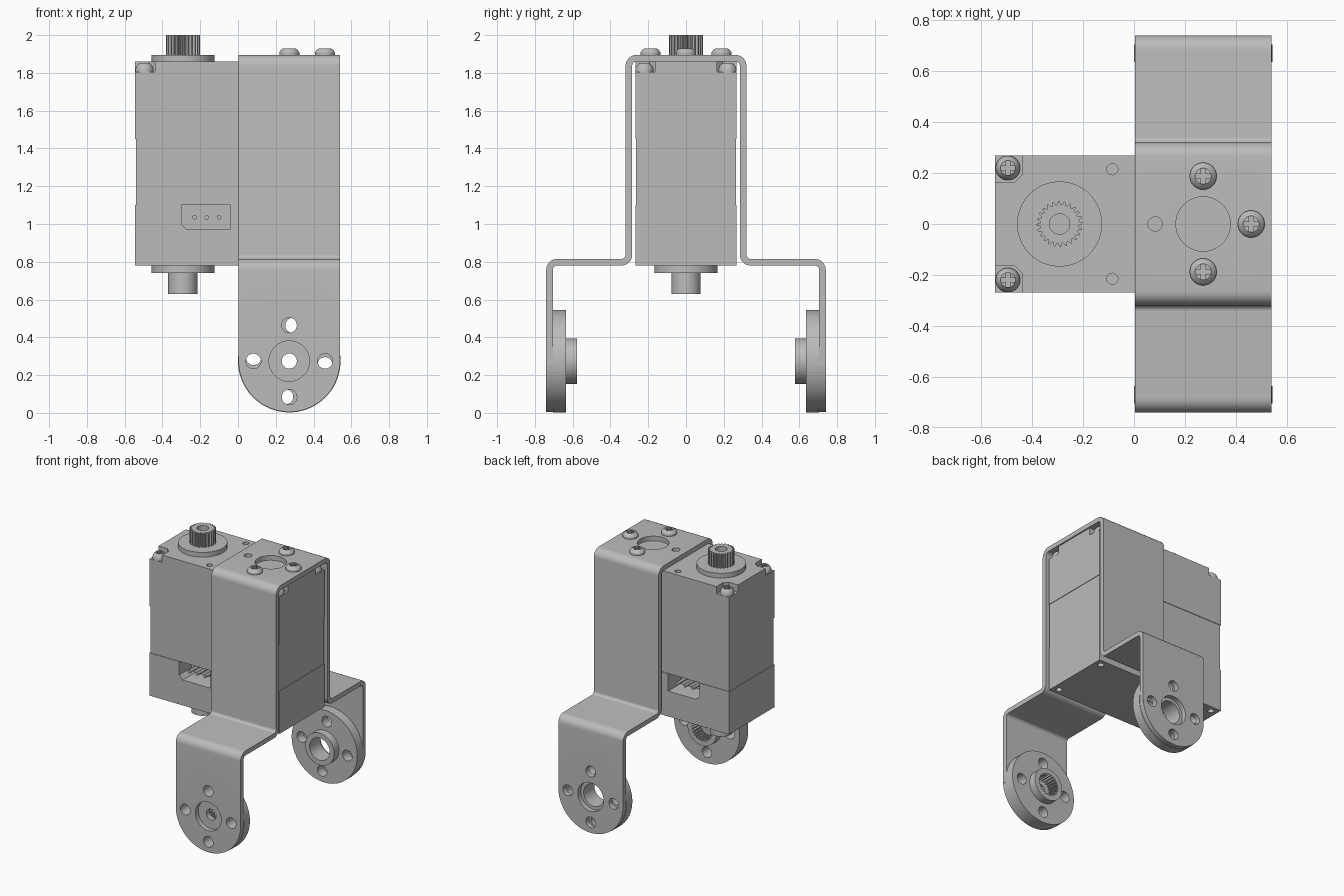
import bpy, bmesh, math
from mathutils import Vector

cube = bpy.data.objects.get("Cube")
if cube:
    bpy.data.objects.remove(cube, do_unlink=True)

GREY = (0.5, 0.5, 0.5, 1)
mat = bpy.data.materials.new("plain grey")
mat.use_nodes = True
mat.diffuse_color = GREY
mat.node_tree.nodes["Principled BSDF"].inputs["Base Color"].default_value = GREY


def finish(name, bm):
    bmesh.ops.recalc_face_normals(bm, faces=bm.faces)
    me = bpy.data.meshes.new(name)
    bm.to_mesh(me)
    bm.free()
    me.materials.append(mat)
    ob = bpy.data.objects.new(name, me)
    bpy.context.collection.objects.link(ob)
    return ob


def prism(name, pts, axis, lo, hi):
    """Extrude a 2D outline along an axis."""
    place = {"x": lambda a, b, h: (h, a, b),
             "y": lambda a, b, h: (a, h, b),
             "z": lambda a, b, h: (a, b, h)}[axis]
    bm = bmesh.new()
    low = [bm.verts.new(place(a, b, lo)) for a, b in pts]
    top = [bm.verts.new(place(a, b, hi)) for a, b in pts]
    bm.faces.new(low)
    bm.faces.new(top)
    n = len(pts)
    for i in range(n):
        j = (i + 1) % n
        bm.faces.new((low[i], low[j], top[j], top[i]))
    return finish(name, bm)


def rect(a0, b0, a1, b1):
    return [(a0, b0), (a1, b0), (a1, b1), (a0, b1)]


def circle(a, b, r, n=48):
    return [(a + r * math.cos(math.tau * i / n), b + r * math.sin(math.tau * i / n)) for i in range(n)]


def spline(a, b, r_in, r_out, teeth=24):
    pts = []
    for i in range(teeth * 4):
        r = r_out if i % 4 < 2 else r_in
        t = math.tau * i / (teeth * 4)
        pts.append((a + r * math.cos(t), b + r * math.sin(t)))
    return pts


def boolean(ob, tool, op="DIFFERENCE"):
    mod = ob.modifiers.new("bool", "BOOLEAN")
    mod.object, mod.operation, mod.solver = tool, op, "EXACT"
    bpy.context.view_layer.objects.active = ob
    bpy.ops.object.modifier_apply(modifier=mod.name)
    bpy.data.objects.remove(tool, do_unlink=True)


def cut(ob, pts, axis, lo, hi):
    boolean(ob, prism("cutter", pts, axis, lo, hi))


def screw(name, x, y, z, r, h):
    """Domed screw head with a cross slot."""
    bm = bmesh.new()
    n = 32
    rings = []
    for k, f in ((1, 0), (1, 0.4), (0.85, 0.75), (0.6, 1)):
        rings.append([bm.verts.new((a, b, z + h * f)) for a, b in circle(x, y, r * k, n)])
    for lo, hi in zip(rings, rings[1:]):
        for i in range(n):
            j = (i + 1) % n
            bm.faces.new((lo[i], lo[j], hi[j], hi[i]))
    bm.faces.new(rings[0])
    bm.faces.new(rings[-1])
    ob = finish(name, bm)
    a, b = r * 0.58, r * 0.16
    for u, v in ((a, b), (b, a)):
        cut(ob, rect(x - u, y - v, x + u, y + v), "z", z + h * 0.4, z + 2 * h)


# Motor case: three stacked sections, the middle one slightly narrower
X0, X1, HY = -0.545, 0.53, 0.268
case_bottom = prism("case_bottom", rect(X0, -HY, X1, HY), "z", 0.78, 1.1)
prism("case_middle", rect(X0 + .004, -HY + .004, X1 - .004, HY - .004), "z", 1.1, 1.45)
case_top = prism("case_top", rect(X0, -HY, X1, HY), "z", 1.45, 1.86)

# Corner notches with screws, bottom screw holes and dowel holes
for side, sx in (("right", -1), ("left", 1)):
    ex = X0 if sx < 0 else X1
    for end, sy in (("front", -1), ("back", 1)):
        ey = sy * HY
        ix, iy = ex - sx * .105, ey - sy * .105
        cut(case_top, [(ex + sx * .05, ey + sy * .05), (ex + sx * .05, iy), (ix + sx * .03, iy),
                       (ix, iy + sy * .03), (ix, ey + sy * .05)], "z", 1.805, 1.95)
        screw(f"case_screw_{end}_{side}", ex - sx * .05, ey - sy * .048, 1.8, .048, .05)
        cut(case_bottom, circle(ex - sx * .05, ey - sy * .048, .022, 20), "z", .7, .83)
for sy in (-1, 1):
    cut(case_top, circle(-.085, sy * .215, .022, 20), "z", 1.82, 1.95)

# Plug sockets with three pins, front and back
for end, sy in (("front", -1), ("back", 1)):
    cut(case_bottom, [(-.3, 1.12), (-.3, 1.0), (-.27, .97), (-.04, .97), (-.04, 1.12)],
        "y", *sorted((sy * .12, sy * .35)))
    for i in range(3):
        prism(f"pin_{end}_{i}", circle(-.23 + i * .065, 1.035, .012, 12),
              "y", *sorted((sy * .115, sy * .25)))

# Output shaft and lower bearing shaft
AX = -.292
prism("output_collar", circle(AX, 0, .167, 64), "z", 1.855, 1.895)
gear = prism("output_spline", spline(AX, 0, .076, .09), "z", 1.89, 2.0)
cut(gear, circle(AX, 0, .04, 32), "z", 1.92, 2.1)
prism("bearing_collar", circle(AX, 0, .167, 64), "z", .74, .785)
prism("bearing_shaft", circle(AX, 0, .078), "z", .63, .745)

# Bent sheet bracket: rounded centre line, thickened to a strip
T, BEND = .0175, .04
path = [Vector(p) for p in ((-.7225, -.02), (-.7225, .7975), (-.3025, .7975), (-.3025, 1.8775))]
path += [Vector((-p.x, p.y)) for p in reversed(path)]
line = [(path[0], Vector((0, 1)))]
for a, p, b in zip(path, path[1:], path[2:]):
    d1, d2 = (p - a).normalized(), (b - p).normalized()
    c = p - d1 * BEND + d2 * BEND
    for i in range(9):
        t = math.pi / 2 * i / 8
        line.append((c + BEND * (d1 * math.sin(t) - d2 * math.cos(t)),
                     d1 * math.cos(t) + d2 * math.sin(t)))
line.append((path[-1], Vector((0, -1))))
outer = [p + T * Vector((-d.y, d.x)) for p, d in line]
inner = [p - T * Vector((-d.y, d.x)) for p, d in line]
bracket = prism("bracket", [tuple(p) for p in outer + inner[::-1]], "x", 0.003, .54)

# Round the leg ends
CX, CZ, R = .2715, .274, .2685
arc = [(CX + R * math.cos(t), CZ + R * math.sin(t))
       for t in (math.pi + math.pi * i / 40 for i in range(41))]
arc[0], arc[-1] = (-.05, CZ), (.6, CZ)
boolean(bracket, prism("outline", arc + [(.6, 2.2), (-.05, 2.2)], "y", -1, 1), "INTERSECT")

# Bracket holes: legs and top
cut(bracket, circle(CX, CZ, .107), "y", -1, 1)
for i in range(4):
    t = math.pi / 2 * i
    cut(bracket, circle(CX + .19 * math.cos(t), CZ + .19 * math.sin(t), .04, 32), "y", -1, 1)
cut(bracket, circle(CX, 0, .107), "z", 1.7, 2.1)
cut(bracket, circle(.083, 0, .028, 24), "z", 1.7, 2.1)

# Bracket screws
for name, x, y in (("front", CX, -.188), ("back", CX, .188), ("side", .46, 0)):
    screw(f"bracket_screw_{name}", x, y, 1.893, .053, .037)

# Round horns inside the legs; the front one has a splined socket
for end, sy, turn in (("front", -1, 0), ("back", 1, -.1)):
    horn = prism(f"horn_{end}", circle(CX, CZ, .2715, 72), "y", *sorted((sy * .635, sy * .705)))
    boolean(horn, prism("hub", circle(CX, CZ, .12), "y", *sorted((sy * .578, sy * .65))), "UNION")
    if sy < 0:
        cut(horn, spline(CX, CZ, .072, .085), "y", -.665, -.5)
        cut(horn, circle(CX, CZ, .04, 32), "y", -.8, -.5)
    else:
        cut(horn, circle(CX, CZ, .083), "y", .5, .8)
    for i in range(4):
        t = math.pi / 2 * i + turn
        cut(horn, circle(CX + .19 * math.cos(t), CZ + .19 * math.sin(t), .04, 32),
            "y", *sorted((sy * .5, sy * .8)))

# Smooth the round surfaces, keep hard edges
bpy.ops.object.select_all(action="DESELECT")
for ob in bpy.context.collection.objects:
    if ob.type == "MESH":
        ob.select_set(True)
        bpy.context.view_layer.objects.active = ob
bpy.ops.object.shade_smooth_by_angle(angle=math.radians(30))
